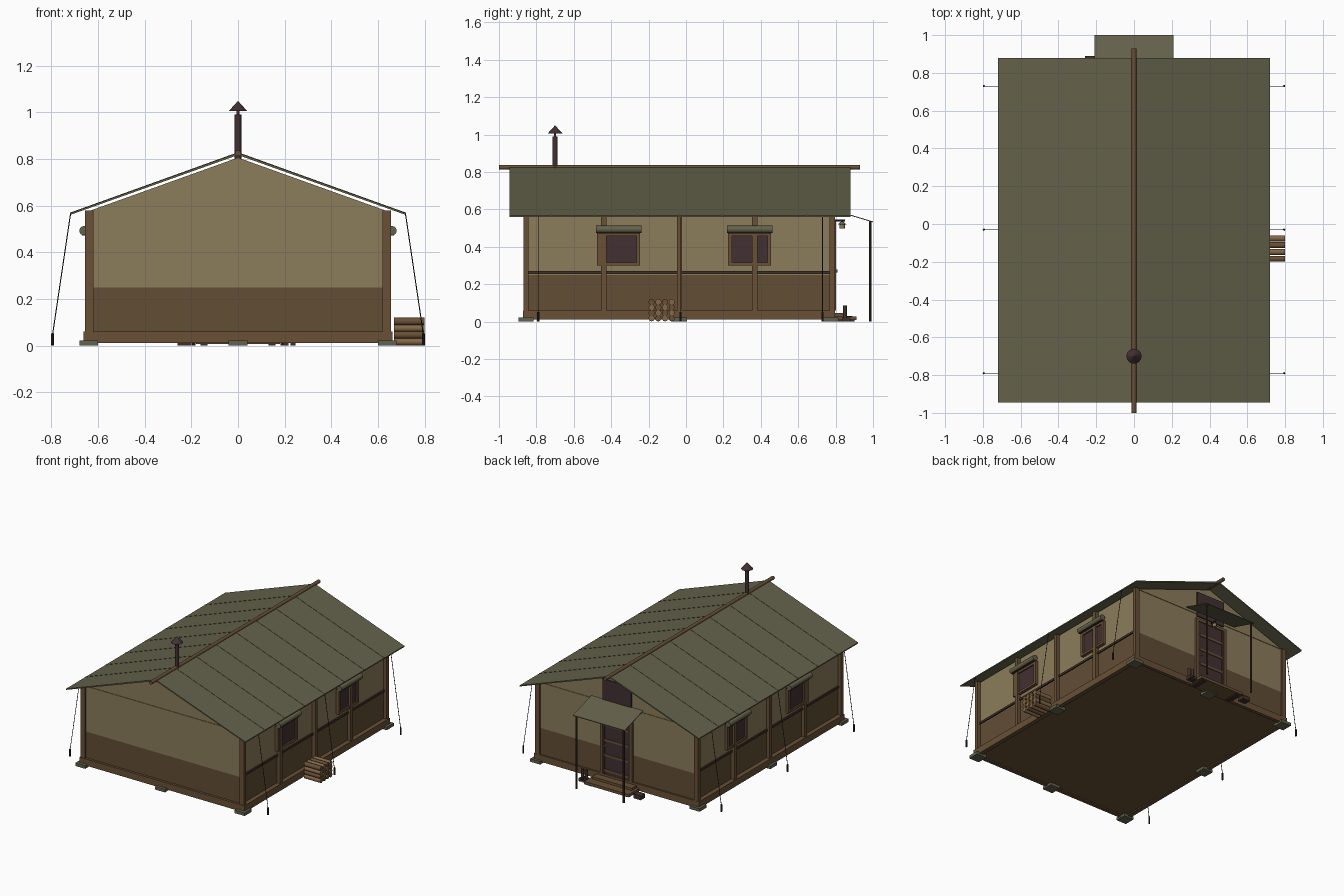
import bpy, bmesh
from mathutils import Vector

if "Cube" in bpy.data.objects:
    bpy.data.objects.remove(bpy.data.objects["Cube"], do_unlink=True)


def material(name, rgb):
    lin = [((c / 255 + 0.055) / 1.055) ** 2.4 for c in rgb] + [1.0]
    m = bpy.data.materials.new(name)
    m.use_nodes = True
    m.diffuse_color = lin
    m.node_tree.nodes["Principled BSDF"].inputs["Base Color"].default_value = lin
    return m


OLIVE = material("olive canvas", (100, 98, 75))
TAN = material("tan canvas", (139, 124, 91))
BROWN = material("brown canvas", (97, 77, 53))
TIMBER = material("timber", (104, 80, 54))
TRIM = material("dark trim", (64, 48, 40))
DARK = material("dark plum", (66, 48, 50))
STONE = material("grey stone", (98, 98, 78))
LOG = material("split log", (132, 103, 70))
ROPE = material("black iron", (44, 40, 38))


def finish(name, bm, *mats):
    bmesh.ops.recalc_face_normals(bm, faces=bm.faces)
    me = bpy.data.meshes.new(name)
    bm.to_mesh(me)
    bm.free()
    ob = bpy.data.objects.new(name, me)
    bpy.context.collection.objects.link(ob)
    for m in mats:
        me.materials.append(m)
    return ob


def box(name, x, y, z, mat):
    """Box from three (low, high) ranges."""
    bm = bmesh.new()
    bmesh.ops.create_cube(bm, size=1)
    for v in bm.verts:
        v.co = [sum(r) / 2 + c * abs(r[1] - r[0]) for r, c in zip((x, y, z), v.co)]
    return finish(name, bm, mat)


def rod(name, p, q, r, mat, r2=None, sides=10):
    """Cylinder or cone from p to q."""
    p, q = Vector(p), Vector(q)
    bm = bmesh.new()
    bmesh.ops.create_cone(bm, cap_ends=True, segments=sides, radius1=r,
                          radius2=r if r2 is None else r2, depth=(q - p).length)
    turn = (q - p).to_track_quat("Z", "Y")
    for v in bm.verts:
        v.co = turn @ v.co + (p + q) / 2
    for f in bm.faces:
        f.smooth = len(f.verts) == 4 and sides > 8
    return finish(name, bm, mat)


def prism(name, profile, y0, y1, *mats, cut=None):
    """Extrude an x-z profile along y, optionally split at a height."""
    bm = bmesh.new()
    face = bm.faces.new([bm.verts.new((x, y0, z)) for x, z in profile])
    new = bmesh.ops.extrude_face_region(bm, geom=[face])["geom"]
    bmesh.ops.translate(bm, vec=(0, y1 - y0, 0),
                        verts=[v for v in new if isinstance(v, bmesh.types.BMVert)])
    if cut:
        bmesh.ops.bisect_plane(bm, geom=bm.verts[:] + bm.edges[:] + bm.faces[:],
                               plane_co=(0, 0, cut), plane_no=(0, 0, 1))
        for f in bm.faces:
            f.material_index = int(f.calc_center_median().z > cut)
    return finish(name, bm, *mats)


# Tent body, brown below and tan above
prism("tent_walls", [(-.63, .05), (.63, .05), (.63, .58), (0, .806), (-.63, .58)],
      -.855, .785, BROWN, TAN, cut=.25)
for y in (-.857, .787):
    box("gable_seam", (-.625, .625), (y - .002, y + .002), (.577, .581), TAN)

# Floor, sills and footing stones
box("floor", (-.655, .655), (-.865, .79), (.02, .03), TIMBER)
for s in (-1, 1):
    box("side_sill", (s * .63, s * .662), (-.872, .797), (.012, .06), TIMBER)
for y0, y1 in ((-.872, -.848), (.773, .797)):
    box("end_sill", (-.63, .63), (y0, y1), (.012, .06), TIMBER)
for x in (-.64, 0, .64):
    for y in (-.855, -.035, .775):
        if x or abs(y) > .1:
            box("footing_stone", (x - .04, x + .04), (y - .04, y + .04), (0, .022), STONE)

# Roof sheet with seams, ridge pole
prism("roof", [(-.72, .568), (0, .827), (.72, .568), (.72, .56), (0, .817), (-.72, .56)],
      -.945, .88, OLIVE)
for i in range(1, 8):
    y = -.945 + i * .228
    prism("roof_seam", [(-.72, .568), (0, .827), (.72, .568), (.72, .57), (0, .829), (-.72, .57)],
          y - .004, y + .004, OLIVE)
rod("ridge_pole", (0, -1, .825), (0, .93, .825), .013, TIMBER)

# Chimney
rod("chimney_pipe", (0, -.7, .8), (0, -.7, .99), .014, DARK, sides=16)
rod("chimney_neck", (0, -.7, .98), (0, -.7, 1.01), .006, DARK)
rod("chimney_cap", (0, -.7, 1.005), (0, -.7, 1.047), .04, DARK, r2=.002, sides=16)

# Long sides: posts, rail, windows and guy ropes
for s in (-1, 1):
    for y in (-.855, -.44, -.035, .367, .782):
        box("wall_post", (s * .62, s * .655), (y - .014, y + .014), (.06, .58), TIMBER)
    box("wall_rail", (s * .625, s * .64), (-.85, .78), (.255, .27), TRIM)
    for c in (-.36, .34):
        box("window_pane", (s * .63, s * .642), (c - .1, c + .1), (.31, .46), DARK)
        for y in (c - .105, c + .105):
            box("window_jamb", (s * .63, s * .652), (y - .01, y + .01), (.3, .475), TIMBER)
        for z in (.307, .465):
            box("window_rail", (s * .63, s * .652), (c - .115, c + .115), (z - .008, z + .008), TIMBER)
        rod("rolled_blind", (s * .66, c - .122, .493), (s * .66, c + .122, .493), .02, OLIVE, sides=12)
        box("blind_batten", (s * .63, s * .668), (c - .115, c + .115), (.472, .48), TRIM)
    for y in (-.79, -.03, .73):
        rod("guy_rope", (s * .718, y, .563), (s * .795, y, .045), .0022, ROPE, sides=6)
        rod("tent_peg", (s * .795, y, 0), (s * .795, y, .052), .006, ROPE, sides=8)

# Log pile
for i in range(4):
    for j in range(4):
        y, z = -.184 + i * .036, .017 + j * .029
        rod("log", (.668, y, z), (.8, y, z), .0165, (LOG, TIMBER)[(i + j) % 2])

# Door with planks, and board above
box("door", (-.11, .11), (.785, .795), (.06, .52), DARK)
for s in (-1, 1):
    box("door_jamb", (s * .11, s * .13), (.78, .802), (.06, .54), TIMBER)
    box("door_stile", (s * .094, s * .108), (.79, .799), (.06, .52), TRIM)
for z in (.09, .2, .31, .42):
    box("door_rail", (-.095, .095), (.79, .8), (z - .008, z + .008), TIMBER)
box("door_lintel", (-.13, .13), (.78, .802), (.52, .54), TIMBER)
rod("door_knob", (.085, .795, .27), (.085, .81, .27), .007, LOG)
box("door_top_board", (-.115, .115), (.785, .795), (.56, .745), DARK)

# Porch canopy on two poles
canopy = box("porch_canopy", (-.208, .208), (.79, 1), (.53, .535), OLIVE)
for v in canopy.data.vertices:
    v.co.z += (1 - v.co.y) * .3
for s in (-1, 1):
    rod("porch_pole", (s * .19, .985, 0), (s * .19, .985, .535), .007, TRIM, sides=8)

# Hanging lantern
rod("lantern_arm", (0, .785, .54), (0, .85, .54), .005, ROPE, sides=8)
rod("lantern_cap", (0, .835, .52), (0, .835, .535), .022, STONE, r2=.006)
rod("lantern_glass", (0, .835, .497), (0, .835, .52), .014, TAN)

# Steps, boots and box beside the door
box("upper_step", (-.16, .16), (.79, .85), (.02, .045), TIMBER)
box("lower_step", (-.18, .18), (.79, .912), (.008, .028), TIMBER)
for s in (-1, 1):
    box("step_block", (s * .13, s * .16), (.8, .9), (0, .01), TRIM)
for x in (.205, .235):
    box("boot_foot", (x - .011, x + .011), (.835, .88), (0, .022), TRIM)
    rod("boot_shaft", (x, .85, .015), (x, .85, .085), .011, TRIM)
box("small_crate", (-.26, -.2), (.84, .89), (0, .03), TRIM)
